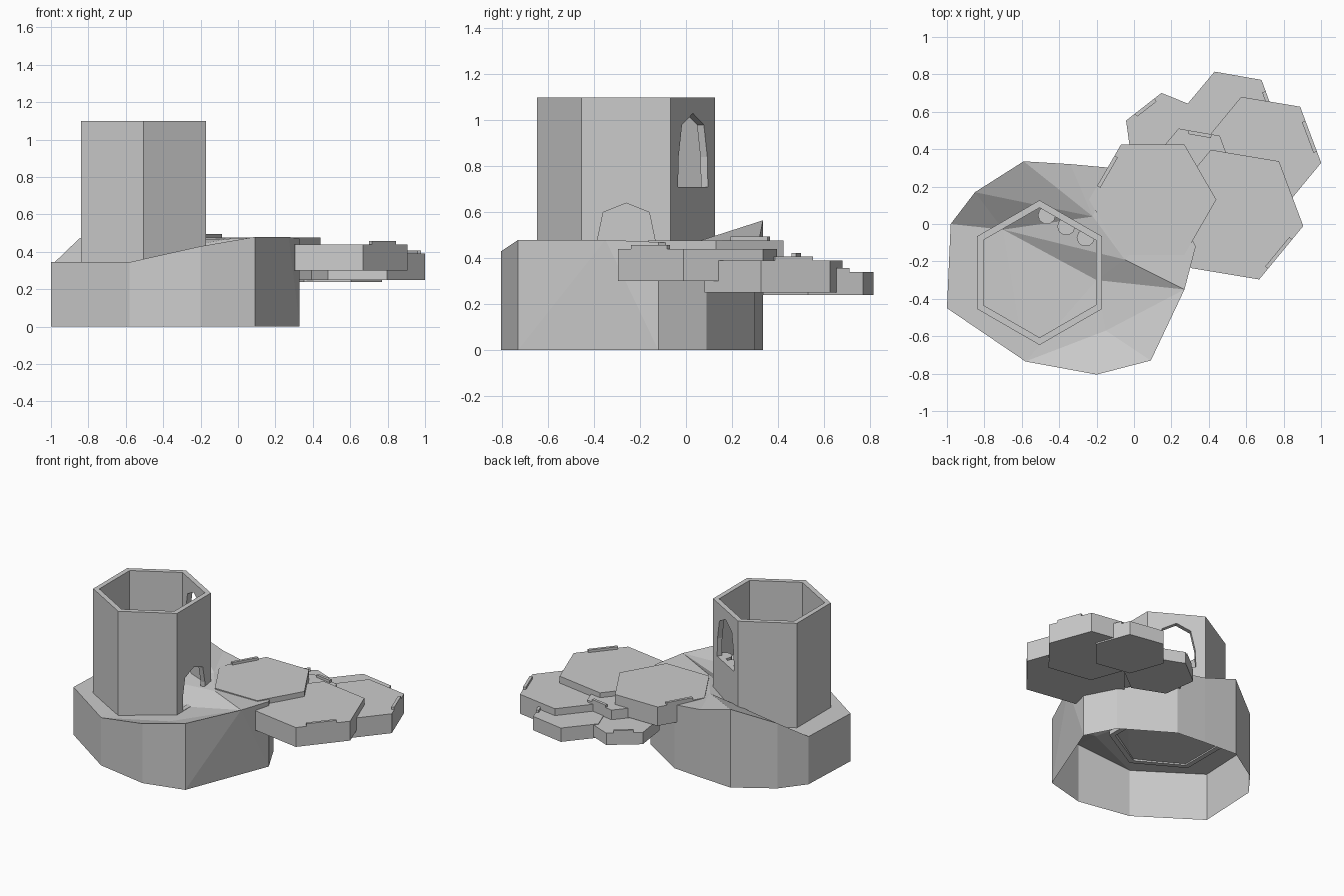
import bpy, math
from mathutils import Vector

if "Cube" in bpy.data.objects:
    bpy.data.objects.remove(bpy.data.objects["Cube"])


def mesh_object(name, verts, faces):
    me = bpy.data.meshes.new(name)
    me.from_pydata(verts, [], faces)
    me.update()
    ob = bpy.data.objects.new(name, me)
    bpy.context.collection.objects.link(ob)
    return ob


def hex_points(cx, cy, r, rot):
    return [(cx + r * math.cos(math.radians(rot + 60 * i)),
             cy + r * math.sin(math.radians(rot + 60 * i))) for i in range(6)]


def slab(name, pts, z0, z1):
    n = len(pts)
    verts = [(x, y, z0) for x, y in pts] + [(x, y, z1) for x, y in pts]
    faces = [list(range(n))[::-1], list(range(n, 2 * n))]
    faces += [(i, (i + 1) % n, n + (i + 1) % n, n + i) for i in range(n)]
    return mesh_object(name, verts, faces)


# rocky base: open-bottomed shell with uneven ground
rim = {'A': (-1, -.45, .345), 'B': (-.58, -.735, .345), 'C': (-.2, -.805, .43),
       'D': (.09, -.73, .48), 'E': (.27, -.35, .48), 'F': (.33, -.12, .47),
       'K': (.22, .09, .46), 'L': (-.12, .30, .46), 'M': (-.34, .32, .49),
       'N': (-.59, .335, .565), 'O': (-.85, .17, .47), 'Q': (-.98, 0, .345)}
inner = {'R': (-.7, -.03, .345), 'S': (-.2, -.3, .36), 'G': (-.22, .04, .47),
         'T': (-.05, -.19, .47), 'H': (-.15, -.57, .37)}
keys = list(rim) + list(inner)
verts = list(rim.values()) + list(inner.values())
ground = "ABR ARQ BSR BHS BCH CDH DEH EST EHS EFT FKT KGT KLG RST RTG QRO ORG OGN NGM MGL"
faces = []
for word in ground.split():
    f = [keys.index(c) for c in word]
    a, b, c = (Vector(verts[i]) for i in f)
    faces.append(f if (b - a).cross(c - a).z > 0 else f[::-1])
low = {}
for k in rim:
    if k != 'E':
        low[k] = len(verts)
        verts.append((rim[k][0], rim[k][1], 0))
ring = list(rim)
for i, k in enumerate(ring):
    k2 = ring[(i + 1) % len(ring)]
    a, b = keys.index(k), keys.index(k2)
    if k2 == 'E':
        faces += [(low['D'], b, a), (low['D'], low['F'], b)]
    elif k == 'E':
        faces.append((low['F'], b, a))
    else:
        faces.append((low[k], low[k2], b, a))
mesh_object("rock_base", verts, faces)

# hexagonal tower tube
TX, TY = -.505, -.26
out, inn = hex_points(TX, TY, .387, 30), hex_points(TX, TY, .347, 30)
tv = [(x, y, z) for z in (.335, 1.1) for ringpts in (out, inn) for x, y in ringpts]
tf = []
for i in range(6):
    j = (i + 1) % 6
    tf += [(i, j, 12 + j, 12 + i), (6 + j, 6 + i, 18 + i, 18 + j),
           (12 + i, 12 + j, 18 + j, 18 + i), (j, i, 6 + i, 6 + j)]
tower = mesh_object("tower_wall", tv, tf)


def cut_opening(profile, angle):
    """Cut a profile (sideways, z) through the tower wall facing the angle."""
    a = math.radians(angle)
    n, t = (math.cos(a), math.sin(a)), (-math.sin(a), math.cos(a))
    m = len(profile)
    v = [(TX + n[0] * d + t[0] * s, TY + n[1] * d + t[1] * s, z)
         for d in (.2, .45) for s, z in profile]
    f = [list(range(m))[::-1], list(range(m, 2 * m))]
    f += [(i, (i + 1) % m, m + (i + 1) % m, m + i) for i in range(m)]
    cutter = mesh_object("opening_cutter", v, f)
    cutter.hide_render = True
    mod = tower.modifiers.new("opening", 'BOOLEAN')
    mod.operation, mod.object, mod.solver = 'DIFFERENCE', cutter, 'EXACT'
    bpy.context.view_layer.objects.active = tower
    bpy.ops.object.modifier_apply(modifier=mod.name)
    bpy.data.objects.remove(cutter)


# doorway and pointed window
cut_opening([(-.125, .37), (.125, .37), (.125, .48), (.1, .60), (0, .64), (-.1, .60), (-.125, .48)], 0)
cut_opening([(-.13, .71), (.13, .71), (.125, .84), (.095, .98), (0, 1.03), (-.095, .98), (-.125, .84)], 60)

# small rounded ledges inside the window
c, s = math.cos(math.radians(60)), math.sin(math.radians(60))
for k in (-.12, 0, .12):
    cx, cy = TX + c * .285 - s * k, TY + s * .285 + c * k
    slab("window_ledge", [(cx + .048 * math.cos(i * math.pi / 5), cy + .048 * math.sin(i * math.pi / 5))
                          for i in range(10)], .68, .71)

# hexagonal terrace tiles: name, x, y, radius, rotation, bottom, top
tiles = [("plaza_tile", .1, .13, .34, 0, .34, .477, 2),
         ("front_tile", .54, .05, .37, -9.5, .30, .44, 5),
         ("right_tile", .685, .38, .32, -9.5, .25, .39, 0),
         ("back_tile", .518, .575, .255, -10, .24, .34, 0),
         ("left_tile", .18, .463, .24, -22, .25, .335, 2),
         ("step_tile", .315, .30, .224, -10, .31, .405, 1)]
for name, x, y, r, rot, z0, z1, edge in tiles:
    pts = hex_points(x, y, r, rot)
    slab(name, pts, z0, z1)
    # low kerb along part of one edge
    a, b = Vector(pts[edge]), Vector(pts[(edge + 1) % 6])
    mid = Vector((x, y))
    p, q = a.lerp(b, .2), a.lerp(b, .75)
    inward = (mid - (a + b) / 2).normalized() * .02
    slab(name + "_kerb", [tuple(p), tuple(q), tuple(q + inward), tuple(p + inward)], z1 - .01, z1 + .018)
